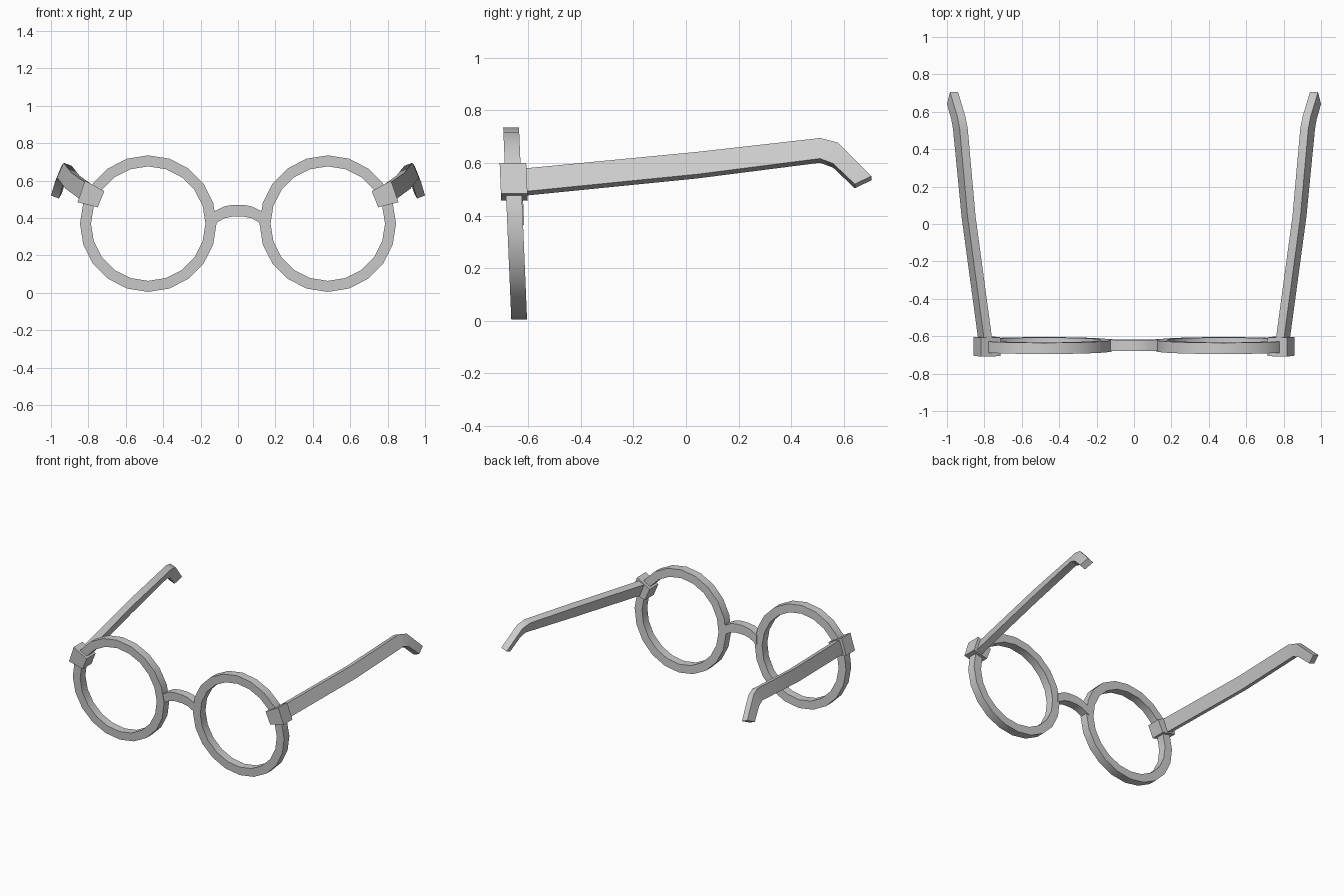
import bpy
import bmesh
from math import sin, cos, tau
from mathutils import Vector

if "Cube" in bpy.data.objects:
    bpy.data.objects.remove(bpy.data.objects["Cube"])

grey = bpy.data.materials.new("grey_frame")
grey.use_nodes = True
colour = (0.6, 0.6, 0.6, 1)
grey.diffuse_color = colour
grey.node_tree.nodes["Principled BSDF"].inputs["Base Color"].default_value = colour

TILT = 0.042      # forward lean of the front frame
MID_Z = 0.37
SIDES = 20


def frame_y(z, offset):
    return -0.65 - (z - MID_Z) * TILT + offset


def loft(name, sections, closed=False):
    """Skin a list of four-cornered sections into a bar or ring."""
    bm = bmesh.new()
    rings = [[bm.verts.new(p) for p in s] for s in sections]
    pairs = list(zip(rings, rings[1:]))
    if closed:
        pairs.append((rings[-1], rings[0]))
    else:
        bm.faces.new(rings[0])
        bm.faces.new(rings[-1])
    for a, b in pairs:
        for i in range(4):
            j = (i + 1) % 4
            bm.faces.new((a[i], a[j], b[j], b[i]))
    bmesh.ops.recalc_face_normals(bm, faces=bm.faces)
    mesh = bpy.data.meshes.new(name)
    bm.to_mesh(mesh)
    bm.free()
    mesh.materials.append(grey)
    obj = bpy.data.objects.new(name, mesh)
    bpy.context.collection.objects.link(obj)
    bpy.ops.object.select_all(action="DESELECT")
    obj.select_set(True)
    bpy.context.view_layer.objects.active = obj
    bpy.ops.object.shade_smooth_by_angle(angle=0.6)
    return obj


def flip(sections, side):
    return [[(side * p[0], p[1], p[2]) for p in s] for s in sections]


# Round rim, with a rectangular cross-section
rim = []
for k in range(SIDES):
    a = tau * k / SIDES
    section = []
    for r, d in ((0.365, -0.03), (0.365, 0.03), (0.306, 0.03), (0.306, -0.03)):
        z = MID_Z + r * sin(a)
        section.append((0.48 + r * cos(a), frame_y(z, d), z))
    rim.append(section)

# Hinge block, leaning with the rim
corners = ((0.715, 0.543), (0.818, 0.60), (0.858, 0.484), (0.75, 0.457))
hinge = [[(x, y - (z - 0.53) * TILT, z) for x, z in corners] for y in (-0.706, -0.605)]

# Temple arm: outer top and outer bottom edges, then the thickness inwards
path = (
    ((0.798, -0.64, 0.577), (0.83, -0.64, 0.489)),
    ((0.89, 0.04, 0.642), (0.922, 0.04, 0.557)),
    ((0.932, 0.51, 0.695), (0.968, 0.51, 0.617)),
    ((0.945, 0.577, 0.678), (0.977, 0.56, 0.598)),
    ((0.984, 0.705, 0.55), (1.0, 0.642, 0.52)),
)
inward = Vector((-0.043, 0, -0.016))
arm = []
for top, bottom in path:
    t, b = Vector(top), Vector(bottom)
    arm.append([t, b, b + inward, t + inward])

for side, label in ((1, "left"), (-1, "right")):
    loft(label + "_rim", flip(rim, side), closed=True)
    loft(label + "_hinge", flip(hinge, side))
    loft(label + "_arm", flip(arm, side))

# Arched nose bridge
half = [(0.132, 0.432, 0.365), (0.075, 0.462, 0.398), (0.03, 0.47, 0.408)]
arch = [(-x, t, b) for x, t, b in half] + half[::-1]
bridge = []
for x, top, bottom in arch:
    bridge.append([(x, frame_y(z, d), z) for z, d in
                   ((top, -0.026), (top, 0.034), (bottom, 0.034), (bottom, -0.026))])
loft("bridge", bridge)
